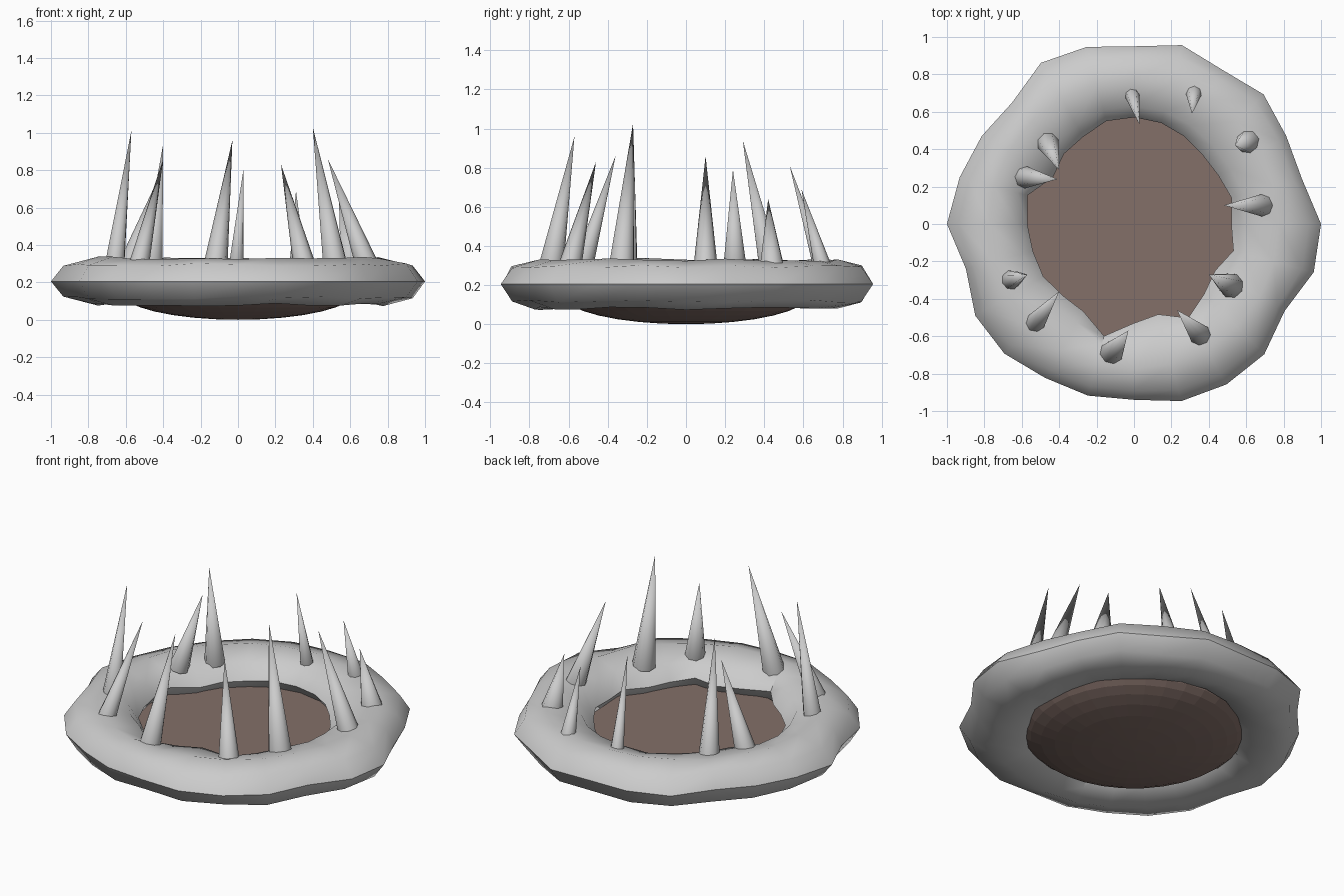
import bpy, bmesh, math, random
from mathutils import Vector

if "Cube" in bpy.data.objects:
    bpy.data.objects.remove(bpy.data.objects["Cube"])

random.seed(4)


def make_object(name, bm):
    bmesh.ops.recalc_face_normals(bm, faces=bm.faces[:])
    me = bpy.data.meshes.new(name)
    bm.to_mesh(me)
    bm.free()
    ob = bpy.data.objects.new(name, me)
    bpy.context.collection.objects.link(ob)
    return ob


def smooth(ob, deg):
    bpy.ops.object.select_all(action='DESELECT')
    ob.select_set(True)
    bpy.context.view_layer.objects.active = ob
    bpy.ops.object.shade_smooth_by_angle(angle=math.radians(deg))


# Irregular stone ring: outer and inner radius every 15 degrees
OUTER = [1, .93, .94, .98, .95, .99, .95, .98, .995, .92, .94, .965,
         1, .93, .98, .98, .95, .95, .94, .98, .99, .985, .93, .995]
INNER = [.52, .54, .52, .52, .54, .56, .57, .57, .54, .53, .50, .59,
         .57, .56, .56, .54, .54, .62, .53, .50, .58, .53, .50, .55]
SIDES = 8
bm = bmesh.new()
loops = []
for i, (ro, ri) in enumerate(zip(OUTER, INNER)):
    a = math.radians(15 * i)
    loop = []
    for j in range(SIDES):
        t = 2 * math.pi * j / SIDES
        half = ro - .775 if math.cos(t) > 0 else .775 - ri
        r = .775 + half * math.cos(t)
        z = .205 + .125 * math.sin(t)
        if j % 4:
            z += random.uniform(-.008, .008)
        loop.append(bm.verts.new((r * math.cos(a), r * math.sin(a), z)))
    loops.append(loop)
n = len(loops)
for i in range(n):
    for j in range(SIDES):
        k = (j + 1) % SIDES
        p, q = loops[i], loops[(i + 1) % n]
        bm.faces.new((p[j], q[j], q[k], p[k]))
smooth(make_object("stone_ring", bm), 50)

# Shallow bowl-shaped floor: flattened lower hemisphere with a flat top
bm = bmesh.new()
bmesh.ops.create_uvsphere(bm, u_segments=32, v_segments=16, radius=1)
cut = bmesh.ops.bisect_plane(bm, geom=bm.verts[:] + bm.edges[:] + bm.faces[:],
                             plane_co=(0, 0, 0), plane_no=(0, 0, 1), clear_outer=True)
bmesh.ops.holes_fill(bm, edges=[e for e in bm.edges if e.is_boundary])
for v in bm.verts:
    v.co = (v.co.x * .63, v.co.y * .63, .15 + v.co.z * .15)
floor = make_object("pit_floor", bm)
mat = bpy.data.materials.new("reddish_brown")
mat.diffuse_color = (.23, .16, .14, 1)
mat.use_nodes = True
mat.node_tree.nodes["Principled BSDF"].inputs["Base Color"].default_value = mat.diffuse_color
floor.data.materials.append(mat)

# Inward-leaning spikes: base x, base y, tip x, tip y, tip z, base radius
SPIKES = [(-.01, .69, .03, .53, .81, .04), (.32, .70, .31, .59, .69, .045),
          (.61, .44, .54, .42, .64, .065), (.69, .10, .48, .10, .86, .062),
          (.52, -.33, .40, -.27, 1.03, .068), (.355, -.595, .23, -.46, .83, .06),
          (-.12, -.69, -.03, -.57, .96, .065), (-.53, -.53, -.40, -.36, .86, .055),
          (-.66, -.30, -.57, -.27, 1.01, .055), (-.58, .25, -.41, .24, .79, .06),
          (-.46, .43, -.40, .29, .94, .06)]
for i, (bx, by, tx, ty, tz, r) in enumerate(SPIKES):
    base, tip = Vector((bx, by, .29)), Vector((tx, ty, tz))
    axis = tip - base
    bm = bmesh.new()
    bmesh.ops.create_cone(bm, cap_ends=True, segments=8, radius1=r, radius2=0,
                          depth=axis.length)
    rot = axis.to_track_quat('Z', 'Y')
    for v in bm.verts:
        v.co = (base + tip) / 2 + rot @ v.co
    bmesh.ops.remove_doubles(bm, verts=bm.verts[:], dist=1e-5)
    smooth(make_object(f"spike_{i + 1}", bm), 46)
